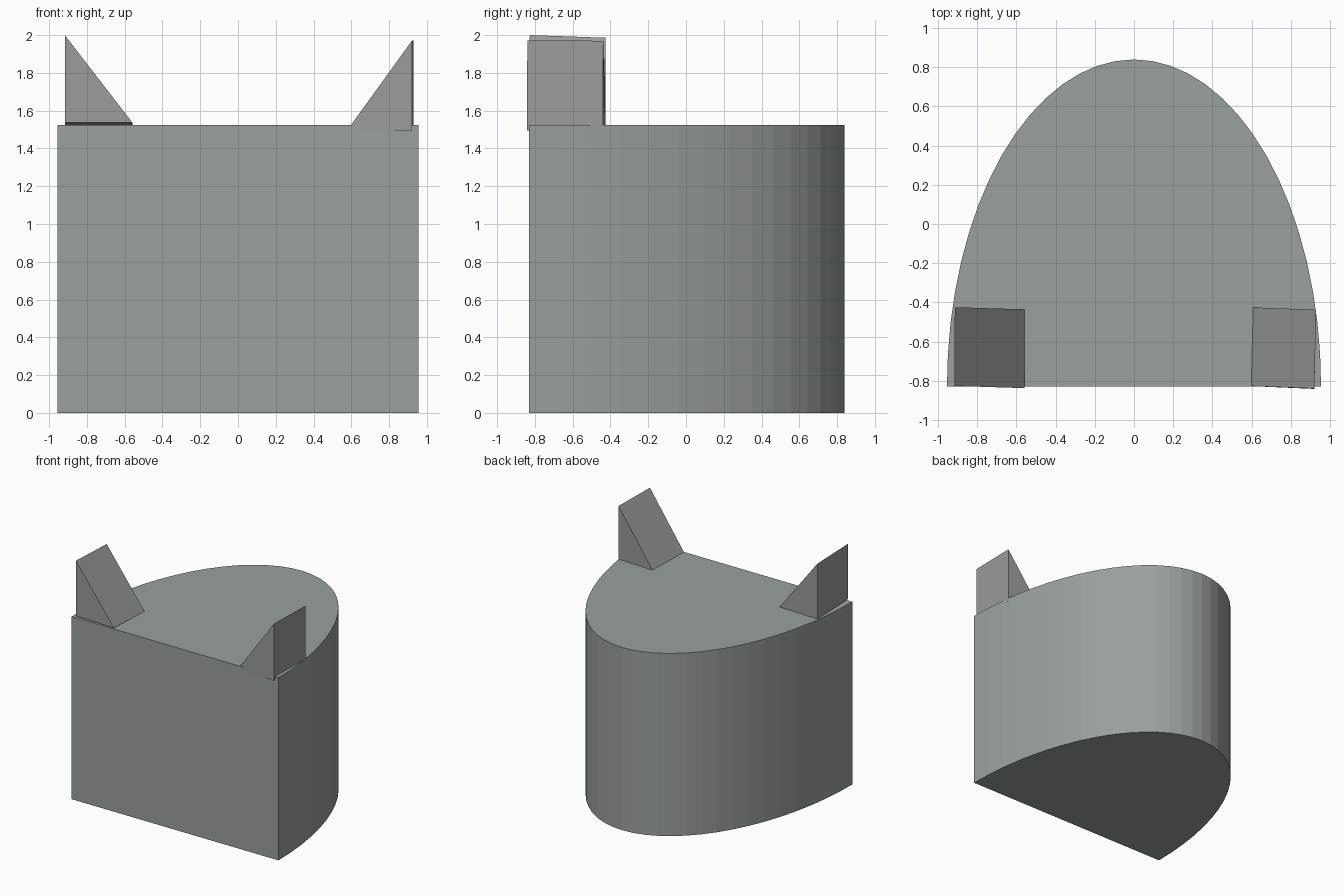
import bpy, bmesh, math
from mathutils import Vector

if "Cube" in bpy.data.objects:
    bpy.data.objects.remove(bpy.data.objects["Cube"])


def material(name, rgb):
    mat = bpy.data.materials.new(name)
    mat.diffuse_color = (*rgb, 1)
    mat.use_nodes = True
    mat.node_tree.nodes["Principled BSDF"].inputs["Base Color"].default_value = mat.diffuse_color
    return mat


def prism(name, outline, offset, mat):
    """Extrude a closed flat outline along an offset vector."""
    bm = bmesh.new()
    face = bm.faces.new([bm.verts.new(p) for p in outline])
    new = bmesh.ops.extrude_face_region(bm, geom=[face])["geom"]
    verts = [v for v in new if isinstance(v, bmesh.types.BMVert)]
    bmesh.ops.translate(bm, verts=verts, vec=Vector(offset))
    bmesh.ops.recalc_face_normals(bm, faces=bm.faces)
    mesh = bpy.data.meshes.new(name)
    bm.to_mesh(mesh)
    bm.free()
    mesh.materials.append(mat)
    obj = bpy.data.objects.new(name, mesh)
    bpy.context.collection.objects.link(obj)
    return obj


body_grey = material("body_grey", (0.32, 0.35, 0.35))
ear_grey = material("ear_grey", (0.33, 0.33, 0.335))

# Body: half ellipse with a flat front
SEGMENTS = 32
body_outline = [(0.955 * math.cos(math.pi * i / SEGMENTS),
                 -0.83 + 1.67 * math.sin(math.pi * i / SEGMENTS), 0)
                for i in range(SEGMENTS + 1)]
prism("body", body_outline, (0, 0, 1.525), body_grey)

# Ears: slightly skewed triangular wedges on the front corners
prism("left_ear",
      [(-0.917, -0.827, 2.0), (-0.917, -0.827, 1.538), (-0.560, -0.838, 1.538)],
      (0.002, 0.402, -0.014), ear_grey)
prism("right_ear",
      [(0.921, -0.840, 1.971), (0.921, -0.842, 1.496), (0.578, -0.827, 1.496)],
      (0.009, 0.402, -0.001), ear_grey)
